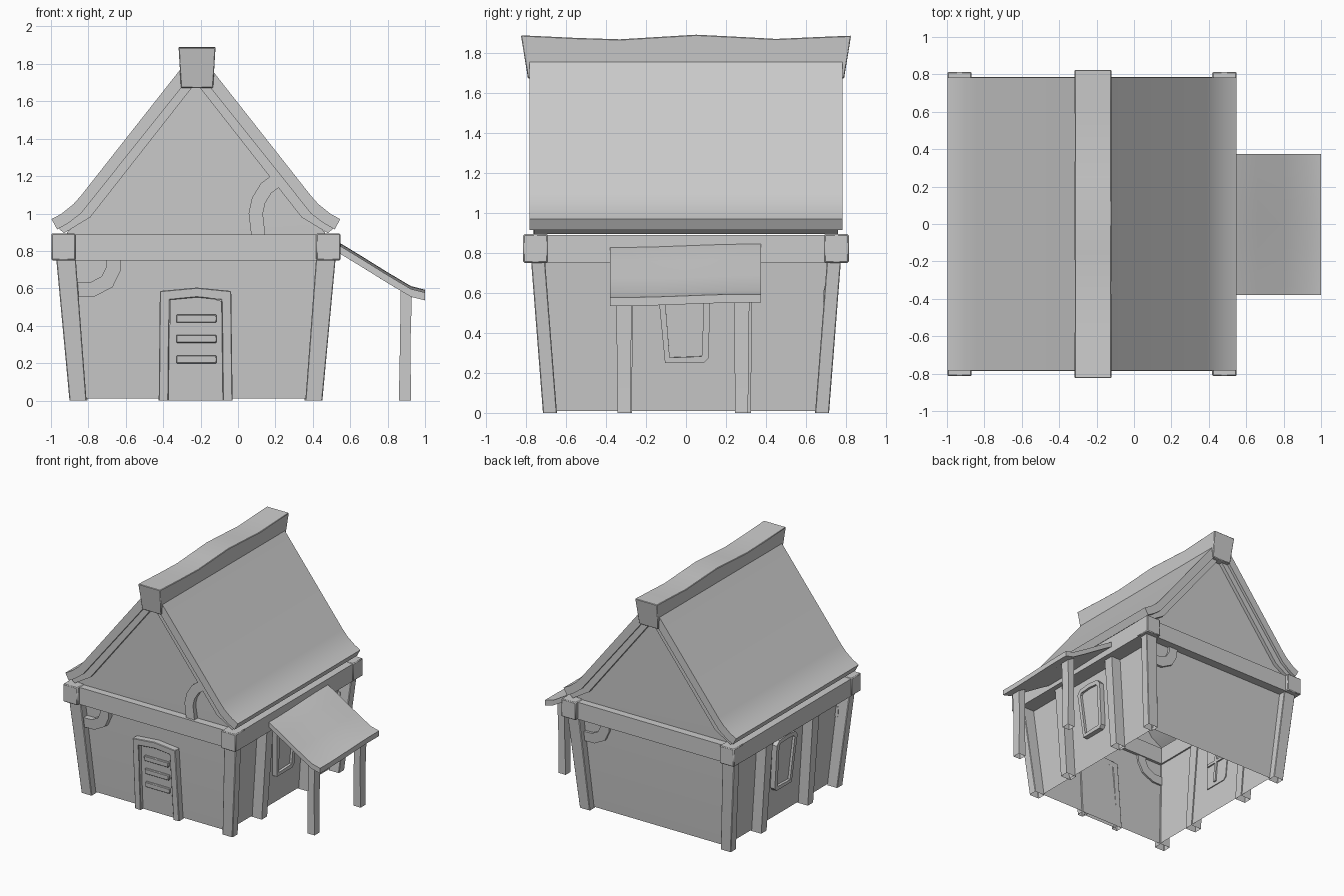
import bpy, bmesh, math
from mathutils import Vector

if "Cube" in bpy.data.objects:
    bpy.data.objects.remove(bpy.data.objects["Cube"])

CX = -0.225          # centre line of the house
T = 0.0706           # outward lean of the walls
WX, WY = 0.59, 0.66  # half size of the walls at the ground

mat = bpy.data.materials.new("plain_grey")
mat.diffuse_color = (0.6, 0.6, 0.6, 1)
mat.use_nodes = True
mat.node_tree.nodes["Principled BSDF"].inputs["Base Color"].default_value = mat.diffuse_color


def finish(name, bm, bevel=0.0):
    bmesh.ops.recalc_face_normals(bm, faces=bm.faces)
    # parts standing on the ground are open underneath
    feet = [f for f in bm.faces if all(v.co.z < 0.001 for v in f.verts)]
    bmesh.ops.delete(bm, geom=feet, context='FACES_ONLY')
    me = bpy.data.meshes.new(name)
    bm.to_mesh(me)
    bm.free()
    ob = bpy.data.objects.new(name, me)
    bpy.context.collection.objects.link(ob)
    me.materials.append(mat)
    if bevel:
        m = ob.modifiers.new("bevel", 'BEVEL')
        m.width, m.segments, m.limit_method = bevel, 1, 'ANGLE'
        m.angle_limit = math.radians(50)
    return ob


# Extrude a 2D outline from depth d0 to d1, placed by a mapping function
def prism(name, pts, d0, d1, place, bevel=0.0, inset=0.0, recess=0.0):
    bm = bmesh.new()
    a = [bm.verts.new(place(p[0], p[1], d0)) for p in pts]
    b = [bm.verts.new(place(p[0], p[1], d1)) for p in pts]
    n = len(pts)
    bm.faces.new(a)
    front = bm.faces.new(b)
    for i in range(n):
        bm.faces.new((a[i], a[(i + 1) % n], b[(i + 1) % n], b[i]))
    if inset:
        bmesh.ops.recalc_face_normals(bm, faces=bm.faces)
        bmesh.ops.inset_region(bm, faces=[front], thickness=inset)
        front.normal_update()
        off = front.normal * -recess
        r = bmesh.ops.extrude_face_region(bm, geom=[front])
        bmesh.ops.translate(bm, vec=off, verts=[v for v in r['geom'] if isinstance(v, bmesh.types.BMVert)])
        if front.is_valid:
            bm.faces.remove(front)
    return finish(name, bm, bevel)


# Outline of constant width around an open 2D path
def ribbon(path, w):
    ps = [Vector(p) for p in path]
    left, right = [], []
    for i, p in enumerate(ps):
        a = (p - ps[i - 1]).normalized() if i else None
        b = (ps[i + 1] - p).normalized() if i < len(ps) - 1 else None
        a, b = a or b, b or a
        t = (a + b).normalized()
        nrm = Vector((-t.y, t.x)) * (w / 2 / max(0.5, t.dot(a)))
        left.append(p + nrm)
        right.append(p - nrm)
    return left + right[::-1]


def rect(x0, x1, z0, z1):
    return [(x0, z0), (x1, z0), (x1, z1), (x0, z1)]


def front(x, z, d): return (x, -(WY + T * z) - d, z)
def back(x, z, d): return (2 * CX - x, WY + T * z + d, z)
def gable(x, z, d): return (x, -0.73 - d, z)
def along_y(u, z, d): return (CX + u, d, z)
def side(s): return lambda y, z, d: (CX + s * (WX + T * z + d), y, z)


# Leaning walls with gables, open underneath
bm = bmesh.new()
corners = ((-1, -1), (1, -1), (1, 1), (-1, 1))
low = [bm.verts.new((CX + x * WX, y * WY, 0.01)) for x, y in corners]
top = [bm.verts.new((CX + x * (WX + 0.06), y * (WY + 0.06), 0.85)) for x, y in corners]
for i in range(4):
    j = (i + 1) % 4
    bm.faces.new((low[i], low[j], top[j], top[i]))
for i, y in ((0, -0.73), (2, 0.73)):
    s = 1 if i == 0 else -1
    ext = [bm.verts.new((CX + s * u, y, z)) for u, z in
           ((0.69, 0.87), (0.69, 0.9), (0.58, 0.99), (0, 1.73), (-0.58, 0.99), (-0.69, 0.9), (-0.69, 0.87))]
    bm.faces.new([top[i], top[i + 1]] + ext)
finish("walls", bm)


# Roof slab and thinner under-layer, mirrored profile
def roof(name, upper, under, half):
    prof = upper + [(-u, z) for u, z in upper[-2::-1]]
    prof += [(-u, z) for u, z in under] + [(u, z) for u, z in under[-2::-1]]
    return prism(name, prof, -half, half, along_y)


roof("roof", [(0.772, 0.97), (0.72, 0.998), (0.655, 1.05), (0.615, 1.095), (0.06, 1.80), (0, 1.81)],
     [(0.742, 0.915), (0.68, 0.95), (0.615, 1.0), (0, 1.77)], 0.783)
roof("roof_under_layer", [(0.735, 0.92), (0.615, 1.005), (0, 1.78)],
     [(0.705, 0.895), (0.565, 0.98), (0, 1.70)], 0.76)

# Wavy ridge beam
crest = [(0.825, 1.885), (0.65, 1.878), (0.45, 1.869), (0.25, 1.88), (0.05, 1.89),
         (-0.15, 1.878), (-0.33, 1.867), (-0.55, 1.874), (-0.825, 1.887)]
prism("ridge_beam", [(-0.79, 1.672), (0.79, 1.672)] + crest, -1, 1,
      lambda y, z, d: (CX + 0.006 + d * (0.086 + 0.012 * (z - 1.675) / 0.2), y, z), 0.004)

# Wall plate beams, corner posts and corner caps
for s in (-1, 1):
    fb = "front" if s < 0 else "back"
    prism(fb + "_plate_beam", rect(-0.70, 0.70, 0.75, 0.887), s * 0.69, s * 0.785, along_y)
    lr = "left" if s < 0 else "right"
    prism(lr + "_plate_beam", rect(s * 0.63, s * 0.768, 0.75, 0.89), -0.72, 0.72, along_y)
    for t in (-1, 1):
        tag = ("left_" if s < 0 else "right_") + ("front_" if t < 0 else "back_")
        prism(tag + "cap", rect(s * 0.643, s * 0.773, 0.75, 0.893), t * 0.69, t * 0.814, along_y, 0.006)
        prism(tag + "post", [(0.585, 0), (0.676, 0), (0.748, 0.77), (0.643, 0.77)], 0, 1,
              lambda u, z, d, s=s, t=t: (CX + s * u, t * (0.645 + 0.078 * z + 0.07 * d), z), 0.004)

# Curved braces on front, back and front gable
brace = [(-0.88, 0.593), (-0.775, 0.596), (-0.70, 0.635), (-0.668, 0.70), (-0.668, 0.77)]
prism("front_brace", ribbon(brace, 0.078), -0.015, 0.045, front)
prism("back_brace", ribbon(brace, 0.078), -0.015, 0.02, back)
prism("gable_brace", ribbon([(0.11, 0.87), (0.095, 1.0), (0.11, 1.07), (0.15, 1.135), (0.23, 1.195)], 0.075),
      -0.01, 0.035, gable)

# Door with frame and slats
prism("door", [(-0.38, 0), (-0.07, 0), (-0.085, 0.53), (-0.15, 0.55), (-0.22, 0.56), (-0.36, 0.54)],
      -0.01, 0.022, front)
prism("door_frame", ribbon([(-0.398, 0), (-0.392, 0.562), (-0.22, 0.578), (-0.062, 0.562), (-0.055, 0)], 0.052),
      -0.01, 0.052, front, 0.004)
for k, z in enumerate((0.22, 0.33, 0.438)):
    prism("door_slat_%d" % (k + 1), rect(-0.33, -0.115, z - 0.021, z + 0.021), 0, 0.04, front, 0.004)

# Side windows, with bars on the inside, and side wall posts
win = [(-0.105, 0.25), (0.09, 0.25), (0.113, 0.275), (0.122, 0.63),
       (0.09, 0.665), (-0.01, 0.675), (-0.11, 0.665), (-0.142, 0.63)]
for s in (-1, 1):
    tag = "left" if s < 0 else "right"
    w = side(s)
    prism(tag + "_window", win, -0.008, 0.04, w, 0, 0.035, 0.02)
    prism(tag + "_window_mullion", rect(-0.022, 0.002, 0.28, 0.64), -0.02, 0.018, w)
    prism(tag + "_window_bar", rect(-0.108, 0.088, 0.45, 0.474), -0.02, 0.018, w)
    for y in (-0.305, 0.29):
        prism(tag + "_wall_post", [(y - 0.034, 0), (y + 0.034, 0), (y + 0.042, 0.77), (y - 0.042, 0.77)],
              -0.01, 0.085, w)

# Side awning with slightly wavy cloth
line = [(0.50, 0.855), (0.55, 0.832), (0.66, 0.765), (0.80, 0.678), (0.925, 0.604), (1.0, 0.585)]
bm = bmesh.new()
rows = []
for k in range(7):
    y = -0.38 + k * 0.755 / 6
    dz = 0.008 * math.sin(y * 5)
    rows.append([bm.verts.new((x, y, z + dz)) for x, z in line] +
                [bm.verts.new((x, y, z + dz - 0.042)) for x, z in line[::-1]])
for a, b in zip(rows, rows[1:]):
    for i in range(len(a)):
        j = (i + 1) % len(a)
        bm.faces.new((a[i], a[j], b[j], b[i]))
bm.faces.new(rows[0])
bm.faces.new(rows[-1])
finish("awning", bm)

# Slightly bent awning posts
bent = [(0.86, 0), (0.925, 0), (0.922, 0.3), (0.93, 0.585), (0.87, 0.6), (0.866, 0.3)]
for y in (-0.31, 0.278):
    prism("awning_post", bent, -1, 1,
          lambda x, z, d, y=y: (x, y + d * (0.032 + 0.012 * z), z))

# Smooth shading with sharp edges kept
bpy.ops.object.select_all(action='SELECT')
bpy.context.view_layer.objects.active = bpy.data.objects["roof"]
bpy.ops.object.shade_smooth_by_angle(angle=math.radians(30))
